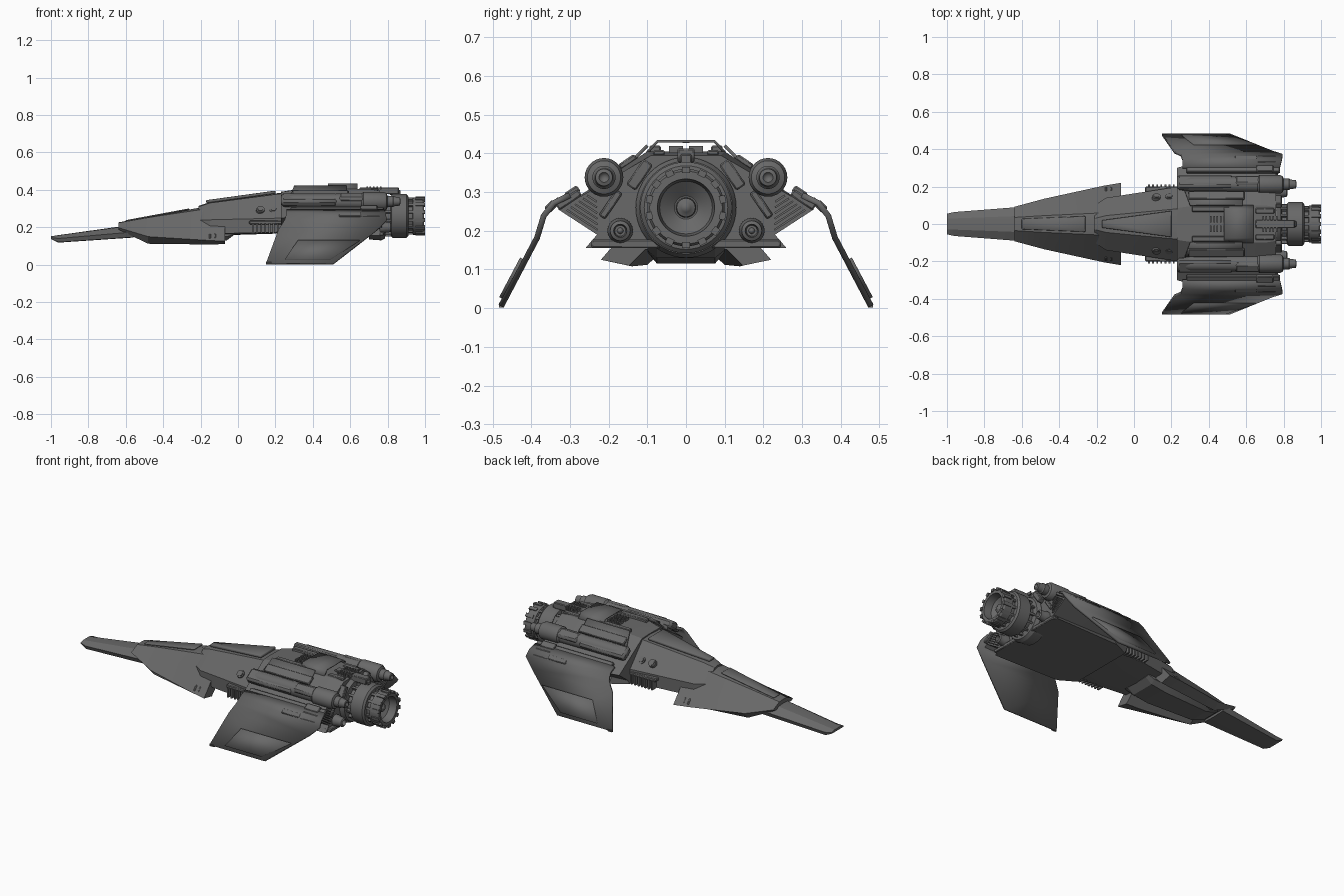
import bpy, bmesh, math
from mathutils import Matrix, Vector

cube = bpy.data.objects.get("Cube")
if cube:
    bpy.data.objects.remove(cube, do_unlink=True)

grey = bpy.data.materials.new("hull_grey")
grey.use_nodes = True
grey.diffuse_color = (0.14, 0.14, 0.14, 1)
grey.node_tree.nodes["Principled BSDF"].inputs["Base Color"].default_value = (0.14, 0.14, 0.14, 1)

SLOPE = math.atan2(-0.155, 0.23)   # roof pitch of the rear hull


def finish(bm, name, mirror=False, thickness=0, bevel=0, angle=30):
    """Turn a bmesh into an object, with the usual modifiers."""
    bmesh.ops.recalc_face_normals(bm, faces=bm.faces)
    mesh = bpy.data.meshes.new(name)
    bm.to_mesh(mesh)
    bm.free()
    mesh.materials.append(grey)
    mesh.shade_smooth()
    mesh.set_sharp_from_angle(angle=math.radians(angle))
    ob = bpy.data.objects.new(name, mesh)
    bpy.context.collection.objects.link(ob)
    if thickness:
        mod = ob.modifiers.new("Solidify", "SOLIDIFY")
        mod.thickness = thickness
        mod.offset = 0
    if bevel:
        mod = ob.modifiers.new("Bevel", "BEVEL")
        mod.width = bevel
        mod.segments = 1
    if mirror:
        mod = ob.modifiers.new("Mirror", "MIRROR")
        mod.use_axis = (False, True, False)
    return ob


def loft(name, stations):
    """Skin half sections (y, z), top to bottom, mirrored over y."""
    bm = bmesh.new()
    rings = []
    for x, half in stations:
        full = half + [(-y, z) for y, z in reversed(half) if y > 0]
        rings.append([bm.verts.new((x, y, z)) for y, z in full])
    n = len(rings[0])
    for a, b in zip(rings, rings[1:]):
        for i in range(n):
            bm.faces.new((a[i], a[(i + 1) % n], b[(i + 1) % n], b[i]))
    bm.faces.new(rings[0])
    bm.faces.new(rings[-1])
    return finish(bm, name, angle=20)


def lathe(name, profile, y, z, mirror=False, sides=40):
    """Spin (x, radius) points about an axis along x."""
    bm = bmesh.new()
    verts = [bm.verts.new((x, y, z + r)) for x, r in profile]
    edges = [bm.edges.new(pair) for pair in zip(verts, verts[1:])]
    bmesh.ops.spin(bm, geom=verts + edges, cent=(0, y, z), axis=(1, 0, 0),
                   angle=math.tau, steps=sides, use_merge=True)
    bmesh.ops.remove_doubles(bm, verts=bm.verts, dist=1e-5)
    return finish(bm, name, mirror)


def boxes(name, items, tilt=0, mirror=True, bevel=0.004):
    """Boxes given as (center, size), all rolled by tilt about x."""
    bm = bmesh.new()
    for center, size in items:
        bmesh.ops.create_cube(bm, size=1, matrix=Matrix.Translation(center)
                              @ Matrix.Rotation(tilt, 4, "X") @ Matrix.Diagonal((*size, 1)))
    return finish(bm, name, mirror, bevel=bevel)


def strip(name, rows, thickness):
    """Mirrored sheet through rows of (front x, rear x, y, z)."""
    bm = bmesh.new()
    pairs = [(bm.verts.new((a, y, z)), bm.verts.new((b, y, z))) for a, b, y, z in rows]
    for p, q in zip(pairs, pairs[1:]):
        bm.faces.new((p[0], p[1], q[1], q[0]))
    return finish(bm, name, True, thickness)


def spine_plate(name, front, rear, thickness):
    """Tapered plate across the centre line between two (x, half width, z) ends."""
    bm = bmesh.new()
    (a, u, p), (b, v, q) = front, rear
    bm.faces.new([bm.verts.new(c) for c in ((a, u, p), (a, -u, p), (b, -v, q), (b, v, q))])
    return finish(bm, name, thickness=thickness, bevel=.003)


def on_roof(x, y, lift=0):
    """Point on the sloping roof of the rear hull, raised along its normal."""
    z = 0.41 + (y - 0.1) * math.tan(SLOPE)
    return Vector((x, y - lift * math.sin(SLOPE), z + lift * math.cos(SLOPE)))


# Hull sections, nose to tail
loft("nose", [
    (-1.0, [(0, .152), (.03, .152), (.055, .145), (.052, .138), (0, .138)]),
    (-.96, [(0, .158), (.03, .157), (.064, .14), (.057, .12), (0, .118)]),
    (-.56, [(0, .214), (.045, .21), (.095, .175), (.08, .147), (0, .145)])])
loft("forward_fuselage", [
    (-.64, [(0, .226), (.035, .224), (.092, .198), (.08, .188), (.05, .188), (0, .188)]),
    (-.48, [(0, .255), (.045, .252), (.135, .15), (.1, .112), (.08, .13), (0, .13)]),
    (-.16, [(0, .313), (.06, .3), (.205, .13), (.14, .108), (.1, .15), (0, .15)]),
    (-.07, [(0, .325), (.07, .3), (.22, .125), (.147, .11), (.105, .152), (0, .152)])])
loft("middle_fuselage", [
    (-.21, [(0, .315), (.03, .31), (.1, .24), (.1, .17), (0, .16)]),
    (-.15, [(0, .335), (.045, .33), (.14, .24), (.14, .165), (0, .155)]),
    (.27, [(0, .39), (.085, .385), (.205, .25), (.2, .175), (0, .168)])])
loft("rear_hull", [
    (.23, [(0, .39), (.085, .388), (.3, .25), (.22, .19), (.2, .16), (0, .16)]),
    (.33, [(0, .405), (.1, .405), (.33, .255), (.23, .19), (.25, .155), (0, .155)]),
    (.7, [(0, .405), (.1, .405), (.33, .255), (.23, .19), (.26, .155), (0, .155)]),
    (.76, [(0, .395), (.09, .395), (.33, .255), (.23, .19), (.26, .155), (0, .155)])])
loft("belly_keel", [
    (-.54, [(0, .16), (.06, .16), (.06, .15), (.05, .145), (0, .145)]),
    (-.46, [(0, .16), (.085, .16), (.085, .14), (.06, .115), (0, .115)]),
    (-.16, [(0, .17), (.1, .17), (.1, .145), (.075, .115), (0, .115)]),
    (-.06, [(0, .17), (.1, .17), (.1, .15), (.075, .13), (0, .13)]),
    (-.02, [(0, .17), (.1, .17), (.1, .164), (.075, .16), (0, .16)])])

# Spine, canopy and flank details
spine_plate("spine_panel", (-.6, .028, .234), (-.26, .042, .297), .008)
spine_plate("canopy", (-.17, .02, .337), (.2, .07, .388), .016)
boxes("cheek_vents", [((-.15 + i * .028, .186, .152), (.012, .01, .035)) for i in range(3)], tilt=.7)
boxes("side_ribs", [((.08 + i * .022, .19, .195), (.009, .04, .055)) for i in range(8)], bevel=0)
boxes("rib_backing", [((.155, .18, .225), (.19, .04, .02))])

# Round ports on the flanks
bm = bmesh.new()
for x in (.12, .19):
    for r, lift in ((.024, 0), (.016, .003)):
        place = (Matrix.Translation((x, .143 + lift, .291 + lift))
                 @ Matrix.Rotation(math.radians(-48), 4, "X"))
        bmesh.ops.create_cone(bm, cap_ends=True, segments=24, radius1=r, radius2=r * .9,
                              depth=.018, matrix=place)
finish(bm, "flank_ports", mirror=True)

# Top deck with grilles, raised cover and engine strut
boxes("deck_grilles", [((x + i * .018, .026, .41), (.008, .036, .018))
                       for x in (.41, .69) for i in range(5)], bevel=0)
boxes("deck_side_rail", [((.41, .08, .408), (.2, .03, .024)), ((.7, .07, .402), (.1, .03, .014))])
strip("deck_cover", [(.48, .64, 0, .431), (.48, .64, .074, .431), (.48, .64, .1, .402)], .007)
boxes("engine_strut", [((.755, 0, .395), (.21, .045, .036)), ((.84, 0, .386), (.06, .03, .025))],
      mirror=False)
strip("roof_flap", [(.3, .58, .1, .42), (.27, .58, .18, .34)], .008)

# Sloping roof armour with pods and outer slabs
boxes("roof_slab", [(on_roof(.53, .3, .006), (.5, .07, .02)),
                    (on_roof(.44, .15, .002), (.3, .05, .016)),
                    (on_roof(.7, .285, .016), (.09, .04, .02))], tilt=SLOPE)
boxes("pod_housing", [(on_roof(.38, .213, .015), (.3, .08, .045)),
                      (on_roof(.64, .213, .015), (.2, .06, .065))], tilt=SLOPE, bevel=.012)
lathe("upper_pod", [(.24, 0), (.25, .03), (.3, .04), (.66, .042), (.67, .05), (.78, .05),
                    (.795, .043), (.8, .03), (.83, .03), (.835, .026), (.865, .022),
                    (.868, .013), (.85, 0)], .212, .338, mirror=True, sides=28)
lathe("lower_thruster", [(.7, .03), (.775, .033), (.79, .028), (.815, .026), (.82, .017),
                         (.79, .014), (.79, .008), (.81, 0)], .17, .2, mirror=True, sides=24)

# Tail bulkhead: side grilles, braces and lower sill
boxes("tail_grille", [((.762, .268 - i * .005, .228 + i * .011), (.016, .095 - i * .013, .005))
                      for i in range(6)], tilt=.576, bevel=0)
boxes("tail_brace", [((.765, .12, .345), (.05, .03, .08)), ((.755, .195, .268), (.03, .02, .08))],
      tilt=.6)
boxes("tail_sill", [((.755, .12, .166), (.05, .25, .022))])

# Main engine
lathe("main_engine", [(.7, .125), (.765, .13), (.785, .12), (.79, .092), (.815, .092),
                      (.82, .112), (.83, .118), (.9, .118), (.91, .108), (.912, .088),
                      (.932, .088), (.936, .1), (.985, .1), (.995, .094), (.995, .074),
                      (.95, .068), (.92, .03), (.92, .026), (.955, .024), (.96, .012),
                      (.975, 0)], 0, .26, sides=48)
bm = bmesh.new()
for i in range(14):
    turn = Matrix.Translation((0, 0, .26)) @ Matrix.Rotation(math.tau * i / 14, 4, "X")
    for x, r, size in ((.975, .097, (.05, .02, .016)), (.8, .098, (.04, .012, .02)),
                       (.922, .092, (.03, .014, .012))):
        bmesh.ops.create_cube(bm, size=1, matrix=turn @ Matrix.Translation((x, 0, r))
                              @ Matrix.Diagonal((*size, 1)))
finish(bm, "engine_teeth")

# Drooping wings with a raised tip panel
strip("wing", [(.26, .78, .3, .292), (.26, .79, .342, .272), (.25, .795, .368, .238),
               (.215, .74, .385, .182), (.15, .51, .478, .005)], .015)
strip("wing_tip_panel", [(.32, .65, .42, .126), (.25, .49, .474, .024)], .02)
boxes("wing_root_block", [((.6, .352, .266), (.12, .03, .012)), ((.71, .342, .266), (.1, .05, .016))],
      tilt=-.75)
boxes("wing_tip_edge", [((.165, .478, .008), (.03, .01, .012))], bevel=0)
